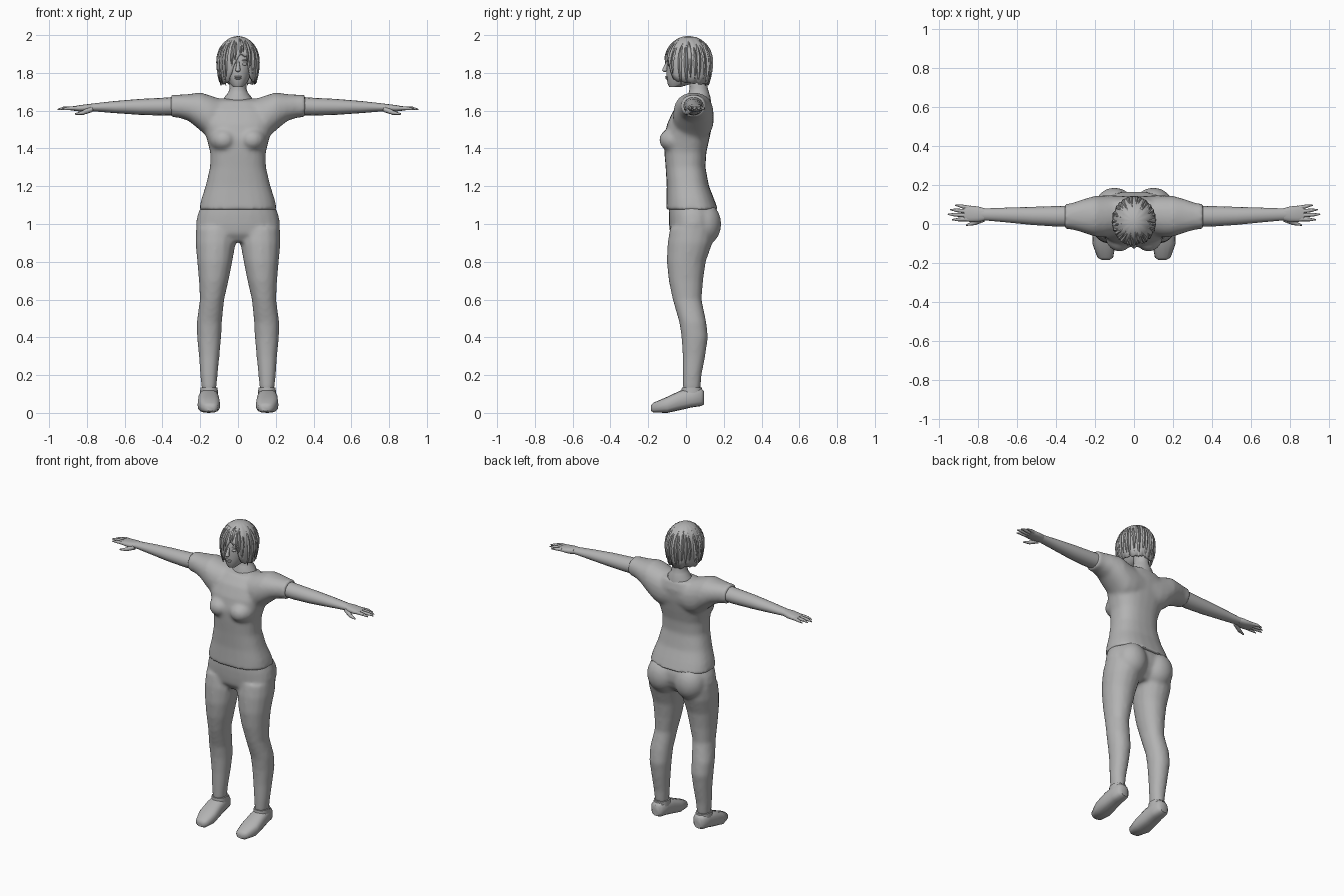
import bpy, bmesh, math, random
from mathutils import Vector, Matrix

random.seed(4)
if "Cube" in bpy.data.objects:
    bpy.data.objects.remove(bpy.data.objects["Cube"], do_unlink=True)

clay = bpy.data.materials.new("plain_grey")
clay.use_nodes = True
grey = (0.45, 0.45, 0.45, 1)
clay.diffuse_color = grey
clay.node_tree.nodes["Principled BSDF"].inputs["Base Color"].default_value = grey
parts = []


def loft(bm, axis, rings, power=2.0, sides=16):
    """Skin rings of (position, a_low, a_high, b_low, b_high) along an axis."""
    loops = []
    for pos, a0, a1, b0, b1 in rings:
        loop = []
        for i in range(sides):
            t = math.tau * i / sides
            c, s = math.cos(t), math.sin(t)
            a = (a0 + a1) / 2 + (a1 - a0) / 2 * math.copysign(abs(c) ** (2 / power), c)
            b = (b0 + b1) / 2 + (b1 - b0) / 2 * math.copysign(abs(s) ** (2 / power), s)
            co = {"x": (pos, a, b), "y": (a, pos, b), "z": (a, b, pos)}[axis]
            loop.append(bm.verts.new(co))
        loops.append(loop)
    for low, high in zip(loops, loops[1:]):
        for i in range(sides):
            j = (i + 1) % sides
            bm.faces.new((low[i], low[j], high[j], high[i]))
    bm.faces.new(loops[0])
    bm.faces.new(loops[-1])


def ball(bm, centre, size):
    matrix = Matrix.Translation(centre) @ Matrix.Diagonal((*size, 1))
    bmesh.ops.create_icosphere(bm, subdivisions=3, radius=1, matrix=matrix)


def digit(bm, start, end, r0, r1):
    start, end = Vector(start), Vector(end)
    way = end - start
    turn = way.to_track_quat("Z", "Y").to_matrix().to_4x4()
    bmesh.ops.create_cone(bm, cap_ends=True, segments=8, radius1=r0, radius2=r1,
                          depth=way.length,
                          matrix=Matrix.Translation((start + end) / 2) @ turn)


def finish(bm, name, mirror=False, blend=False, thickness=0):
    bmesh.ops.recalc_face_normals(bm, faces=bm.faces)
    mesh = bpy.data.meshes.new(name)
    bm.to_mesh(mesh)
    bm.free()
    mesh.materials.append(clay)
    obj = bpy.data.objects.new(name, mesh)
    bpy.context.scene.collection.objects.link(obj)
    if mirror:
        obj.modifiers.new("mirror", "MIRROR").use_mirror_merge = False
    if thickness:
        solid = obj.modifiers.new("thickness", "SOLIDIFY")
        solid.thickness = thickness
    if blend:
        remesh = obj.modifiers.new("blend", "REMESH")
        remesh.mode = "VOXEL"
        remesh.voxel_size = 0.011
        remesh.use_smooth_shade = True
        smooth = obj.modifiers.new("soften", "SMOOTH")
        smooth.factor = 0.5
        smooth.iterations = 7
    parts.append(obj)


# Shirt: trunk, shoulder yoke with sleeves, and bust
bm = bmesh.new()
trunk = [(1.075, .207, -.106, .17), (1.13, .195, -.104, .15), (1.2, .172, -.102, .122),
         (1.3, .148, -.108, .103), (1.38, .147, -.115, .108), (1.45, .165, -.118, .124),
         (1.53, .19, -.1, .14), (1.6, .18, -.068, .145), (1.655, .11, -.02, .13)]
loft(bm, "z", [(z, -w, w, y0, y1) for z, w, y0, y1 in trunk], 2.5, 24)
yoke = [(0, -.05, .14, 1.45, 1.665), (.1, -.06, .147, 1.44, 1.665),
        (.15, -.07, .147, 1.45, 1.682), (.2, -.065, .145, 1.495, 1.697),
        (.26, -.045, .128, 1.545, 1.688), (.31, -.03, .11, 1.562, 1.685),
        (.355, -.025, .102, 1.566, 1.684)]
left = [(-r[0], *r[1:]) for r in yoke[:0:-1]]
loft(bm, "x", left + yoke, 2.2, 20)
for side in (-1, 1):
    ball(bm, (side * .075, -.05, 1.445), (.076, .093, .068))
finish(bm, "shirt", blend=True)

# Trousers: pelvis, seat and both legs
bm = bmesh.new()
pelvis = [(.905, .12, -.055, .1), (.95, .212, -.085, .14), (1.0, .224, -.09, .16),
          (1.05, .214, -.092, .16), (1.12, .185, -.09, .135)]
loft(bm, "z", [(z, -w, w, y0, y1) for z, w, y0, y1 in pelvis], 2.3, 24)
leg = [(.12, .115, .192, -.017, .076), (.2, .108, .2, -.018, .083),
       (.3, .098, .207, -.018, .102), (.4, .089, .217, -.024, .117),
       (.48, .085, .219, -.036, .108), (.6, .073, .202, -.071, .083),
       (.7, .05, .207, -.092, .091), (.8, .03, .216, -.102, .105),
       (.9, .012, .225, -.098, .14), (.98, .01, .222, -.085, .15)]
for side in (-1, 1):
    loft(bm, "z", [(z, *sorted((side * a, side * b)), c, d) for z, a, b, c, d in leg], 2.15)
    ball(bm, (side * .1, .095, 1.0), (.1, .092, .115))
finish(bm, "trousers", blend=True)

# Arms
bm = bmesh.new()
loft(bm, "x", [(.3, -.015, .095, 1.575, 1.675), (.4, -.013, .092, 1.574, 1.668),
               (.52, -.005, .088, 1.578, 1.662), (.65, .008, .084, 1.587, 1.651),
               (.76, .018, .08, 1.596, 1.639), (.79, .017, .083, 1.597, 1.635)])
finish(bm, "arms", mirror=True)

# Hands with fingers and thumb
bm = bmesh.new()
loft(bm, "x", [(.77, .018, .081, 1.597, 1.637), (.8, .01, .09, 1.594, 1.634),
               (.84, .01, .094, 1.596, 1.629), (.872, .016, .092, 1.6, 1.623)], 2.4)
for base, tip, reach in ((.083, .096, .918), (.064, .074, .944),
                         (.044, .05, .956), (.025, .022, .935)):
    digit(bm, (.85, base, 1.613), (reach - .03, (base + 2 * tip) / 3, 1.612), .0115, .009)
    digit(bm, (reach - .032, (base + 2 * tip) / 3, 1.612), (reach, tip, 1.606), .009, .003)
digit(bm, (.775, .026, 1.608), (.82, .005, 1.59), .016, .012)
digit(bm, (.818, .006, 1.59), (.862, -.006, 1.582), .012, .004)
finish(bm, "hands", mirror=True)

# Shoes with ankle collars
bm = bmesh.new()
loft(bm, "y", [(-.185, .125, .165, .01, .04), (-.172, .107, .188, .002, .054),
               (-.1, .094, .214, 0, .085), (-.03, .1, .211, .015, .118),
               (.03, .105, .204, .029, .13), (.08, .11, .198, .036, .13),
               (.096, .128, .18, .045, .115)], 2.7)
loft(bm, "z", [(.1, .106, .201, -.025, .087), (.135, .108, .199, -.022, .084)], 2.2)
finish(bm, "shoes", mirror=True)

# Head and neck
bm = bmesh.new()
skull = [(1.725, .026, -.088, -.03), (1.745, .046, -.098, .04), (1.785, .068, -.104, .1),
         (1.83, .08, -.103, .12), (1.88, .085, -.1, .128), (1.93, .078, -.08, .115),
         (1.97, .045, -.04, .07)]
loft(bm, "z", [(z, -w, w, y0, y1) for z, w, y0, y1 in skull], 2.1, 20)
column = [(1.62, .085, -.005, .135), (1.67, .073, .003, .13), (1.695, .052, .014, .122),
          (1.72, .044, .02, .115), (1.79, .045, .01, .115)]
loft(bm, "z", [(z, -w, w, y0, y1) for z, w, y0, y1 in column])
finish(bm, "head_and_neck")

# Nose, lips, brows and eyes
bm = bmesh.new()
digit(bm, (0, -.098, 1.862), (0, -.113, 1.815), .006, .013)
ball(bm, (0, -.112, 1.815), (.013, .014, .01))
ball(bm, (0, -.1, 1.78), (.022, .011, .005))
ball(bm, (0, -.099, 1.771), (.018, .011, .006))
for side in (-1, 1):
    ball(bm, (side * .034, -.091, 1.846), (.016, .009, .007))
    ball(bm, (side * .035, -.09, 1.866), (.02, .01, .004))
finish(bm, "face_features")

# Bobbed hair: lower edge follows a fringe swept to one side
edge = [(-3.2, 1.74), (-.6, 1.745), (-.42, 1.78), (-.1, 1.86), (.1, 1.905),
        (.45, 1.885), (.7, 1.78), (.95, 1.75), (3.2, 1.74)]


def hem(t):
    for (t0, z0), (t1, z1) in zip(edge, edge[1:]):
        if t <= t1:
            return z0 + (z1 - z0) * (t - t0) / (t1 - t0)
    return edge[-1][1]


def hair_point(t, v, scale):
    z = 1.995 - (1.995 - hem(t)) * v ** 1.6
    if z > 1.86:
        r = math.sqrt(max(0, 1 - ((z - 1.86) / .136) ** 2))
    else:
        r = 1 - .16 * ((1.86 - z) / .12) ** 2
    r *= scale
    return Vector((.111 * r * math.sin(t), .014 - .126 * r * math.cos(t), z))


bm = bmesh.new()
turns, rows = 56, 10
crown = bm.verts.new((0, .014, 1.996))
grid = []
for i in range(turns):
    t = -math.pi + math.tau * i / turns
    ridge = 1 + .018 * math.cos(14 * t)
    column = [bm.verts.new(hair_point(t, (k + 1) / rows, ridge)) for k in range(rows)]
    column[-1].co.z += random.uniform(-.008, .008)
    grid.append(column)
for i in range(turns):
    a, b = grid[i], grid[(i + 1) % turns]
    bm.faces.new((crown, a[0], b[0]))
    for k in range(rows - 1):
        bm.faces.new((a[k], a[k + 1], b[k + 1], b[k]))
finish(bm, "hair", thickness=.012)

# Loose pointed locks lying over the hair
bm = bmesh.new()
for i in range(30):
    t = -math.pi + math.tau * (i + random.uniform(.2, .8)) / 30
    first, last = random.uniform(.2, .4), random.uniform(.9, 1.03)
    lean, steps = random.uniform(-.12, .12), 7
    previous = None
    for k in range(steps):
        f = k / (steps - 1)
        v = first + (last - first) * f
        half = .012 + .085 * math.sin(math.pi * f) ** .8
        mid = max(-3.0, min(3.0, t + lean * f))
        row = [bm.verts.new(hair_point(mid + o * half, v, s))
               for o, s in ((-1, 1.0), (0, 1.04), (1, 1.0))]
        if previous:
            for j in (0, 1):
                bm.faces.new((previous[j], row[j], row[j + 1], previous[j + 1]))
        previous = row
finish(bm, "hair_locks", thickness=.003)

# Smooth shading that keeps hems and soles crisp
bpy.ops.object.select_all(action="DESELECT")
for obj in parts:
    obj.select_set(True)
bpy.context.view_layer.objects.active = parts[0]
bpy.ops.object.shade_smooth_by_angle(angle=math.radians(45))
